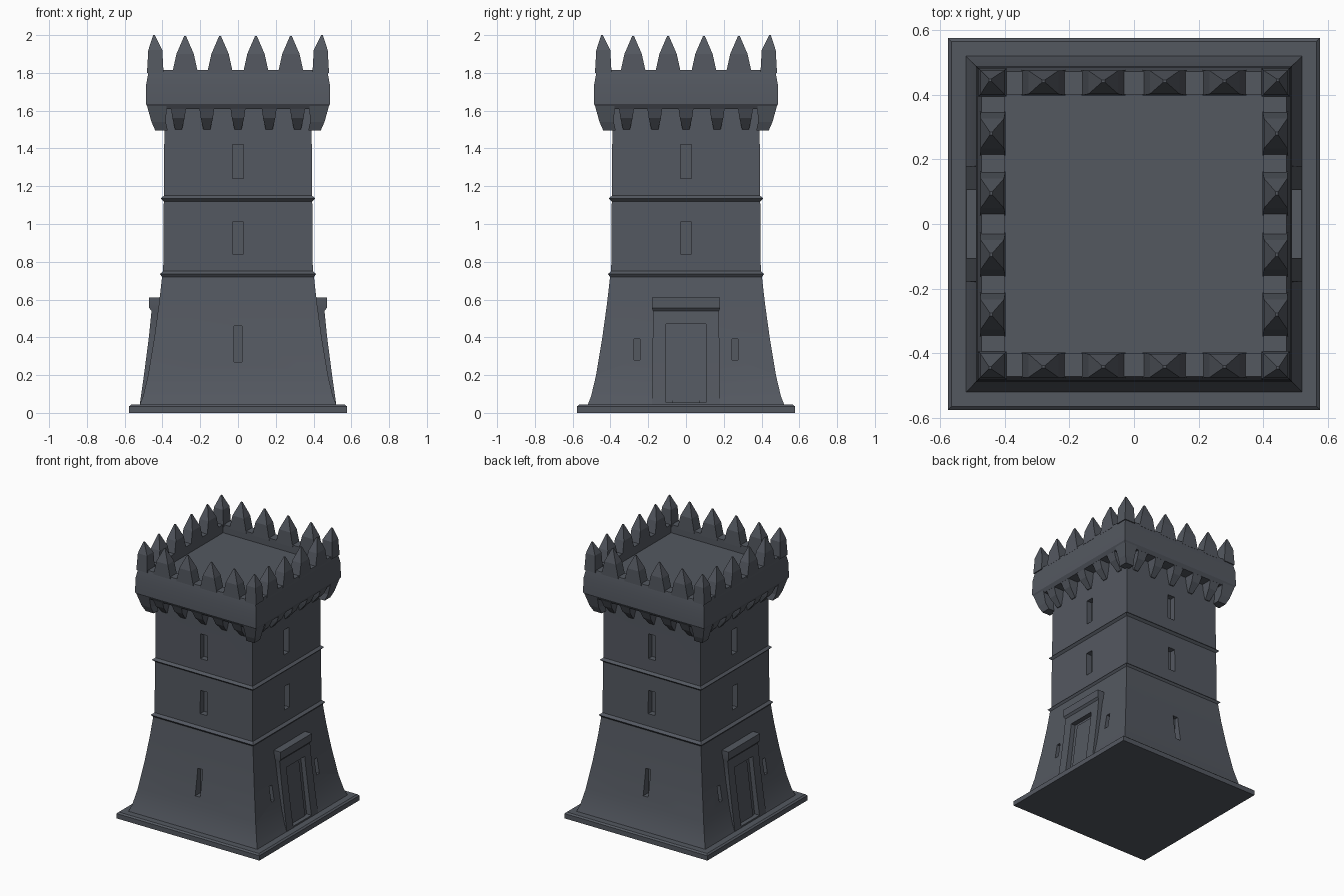
import bpy, bmesh, math
from mathutils import Matrix

if "Cube" in bpy.data.objects:
    bpy.data.objects.remove(bpy.data.objects["Cube"])

stone = bpy.data.materials.new("dark slate stone")
stone.diffuse_color = (0.088, 0.098, 0.118, 1)
stone.use_nodes = True
stone.node_tree.nodes["Principled BSDF"].inputs["Base Color"].default_value = stone.diffuse_color


def loft(bm, rings, turn=0):
    """Stack of rectangles (z, cx, cy, hx, hy), turned by quarter turns about z."""
    loops = []
    for z, cx, cy, hx, hy in rings:
        loops.append([bm.verts.new((cx + sx * hx, cy + sy * hy, z))
                      for sx, sy in ((-1, -1), (1, -1), (1, 1), (-1, 1))])
    for a, b in zip(loops, loops[1:]):
        for i in range(4):
            j = (i + 1) % 4
            bm.faces.new((a[i], a[j], b[j], b[i]))
    bm.faces.new(loops[0][::-1])
    bm.faces.new(loops[-1])
    bmesh.ops.rotate(bm, verts=[v for l in loops for v in l],
                     matrix=Matrix.Rotation(turn * math.pi / 2, 3, 'Z'))


def square(profile):
    return [(z, 0, 0, h, h) for z, h in profile]


def box(cx, cy, z0, z1, hx, hy):
    return [(z0, cx, cy, hx, hy), (z1, cx, cy, hx, hy)]


def finish(bm, name, smooth=True):
    bmesh.ops.recalc_face_normals(bm, faces=bm.faces[:])
    me = bpy.data.meshes.new(name)
    bm.to_mesh(me)
    bm.free()
    me.materials.append(stone)
    ob = bpy.data.objects.new(name, me)
    bpy.context.collection.objects.link(ob)
    if smooth:
        bpy.ops.object.select_all(action='DESELECT')
        ob.select_set(True)
        bpy.context.view_layer.objects.active = ob
        bpy.ops.object.shade_smooth_by_angle(angle=math.radians(30))
    return ob


def cut(ob, cutter):
    cutter.hide_render = True
    cutter.hide_set(True)
    m = ob.modifiers.new("cut", 'BOOLEAN')
    m.operation = 'DIFFERENCE'
    m.solver = 'EXACT'
    m.object = cutter
    bpy.context.view_layer.objects.active = ob
    bpy.ops.object.modifier_apply(modifier=m.name)


# base plate
bm = bmesh.new()
loft(bm, square([(0, .576), (.035, .576), (.045, .565)]))
finish(bm, "base_plate", False)

# flared tower body with string courses
bm = bmesh.new()
loft(bm, square([(.03, .525), (.09, .502), (.2, .476), (.4, .443), (.58, .418),
                 (.72, .402), (.735, .414), (.75, .396), (1.12, .393),
                 (1.135, .409), (1.15, .392), (1.5, .39), (1.7, .39)]))
body = finish(bm, "tower_body")

# door surrounds on the left and right sides
bm = bmesh.new()
for turn in (0, 2):
    loft(bm, [(.03, .45, 0, .072, .18), (.2, .42, 0, .078, .178),
              (.4, .40, 0, .072, .176), (.54, .38, 0, .078, .175),
              (.555, .38, 0, .09, .18), (.61, .38, 0, .09, .18)], turn)
surround = finish(bm, "door_surrounds")

# cutters: arrow slits and door recesses
bm = bmesh.new()
for turn in range(4):
    loft(bm, box(.42, 0, 1.24, 1.42, .07, .028), turn)
    loft(bm, box(.42, 0, .84, 1.01, .07, .028), turn)
    if turn % 2:
        loft(bm, box(.47, 0, .27, .46, .065, .02), turn)
    else:
        for y in (-.26, .26):
            loft(bm, box(.47, y, .28, .39, .06, .016), turn)
slits = finish(bm, "slit_cutter", False)
bm = bmesh.new()
for turn in (0, 2):
    loft(bm, [(.055, .58, 0, .10, .105), (.47, .53, 0, .10, .105)], turn)
recess = finish(bm, "door_recess_cutter", False)
cut(body, slits)
cut(body, recess)
cut(surround, recess)

# doors: slightly raised panels inside the recesses
bm = bmesh.new()
for turn in (0, 2):
    loft(bm, [(.055, .47, 0, .018, .075), (.45, .42, 0, .018, .075)], turn)
finish(bm, "doors", False)

# parapet wall: hollow tray with the roof floor inside
bm = bmesh.new()
loft(bm, square([(1.61, .472), (1.635, .488), (1.74, .486), (1.815, .472),
                 (1.815, .40), (1.755, .40)]))
finish(bm, "parapet")

# corbels under the parapet
bm = bmesh.new()
for turn in range(4):
    for y in (-.315, -.165, 0, .165, .315):
        loft(bm, [(1.5, .388, y, .008, .018), (1.56, .405, y, .045, .032),
                  (1.63, .42, y, .06, .042)], turn)
    loft(bm, [(1.495, .405, .405, .033, .033), (1.54, .42, .42, .038, .038),
              (1.63, .43, .43, .053, .053)], turn)
finish(bm, "corbels", False)

# pointed merlons along each side and at each corner
bm = bmesh.new()
for turn in range(4):
    for y in (-.28, -.095, .095, .28):
        loft(bm, [(1.8, .437, y, .039, .068), (1.9, .438, y, .036, .046),
                  (1.995, .442, y, .004, .005)], turn)
    loft(bm, [(1.8, .438, .438, .044, .044), (1.92, .438, .438, .037, .037),
              (2.0, .445, .445, .004, .004)], turn)
finish(bm, "pointed_merlons", False)
